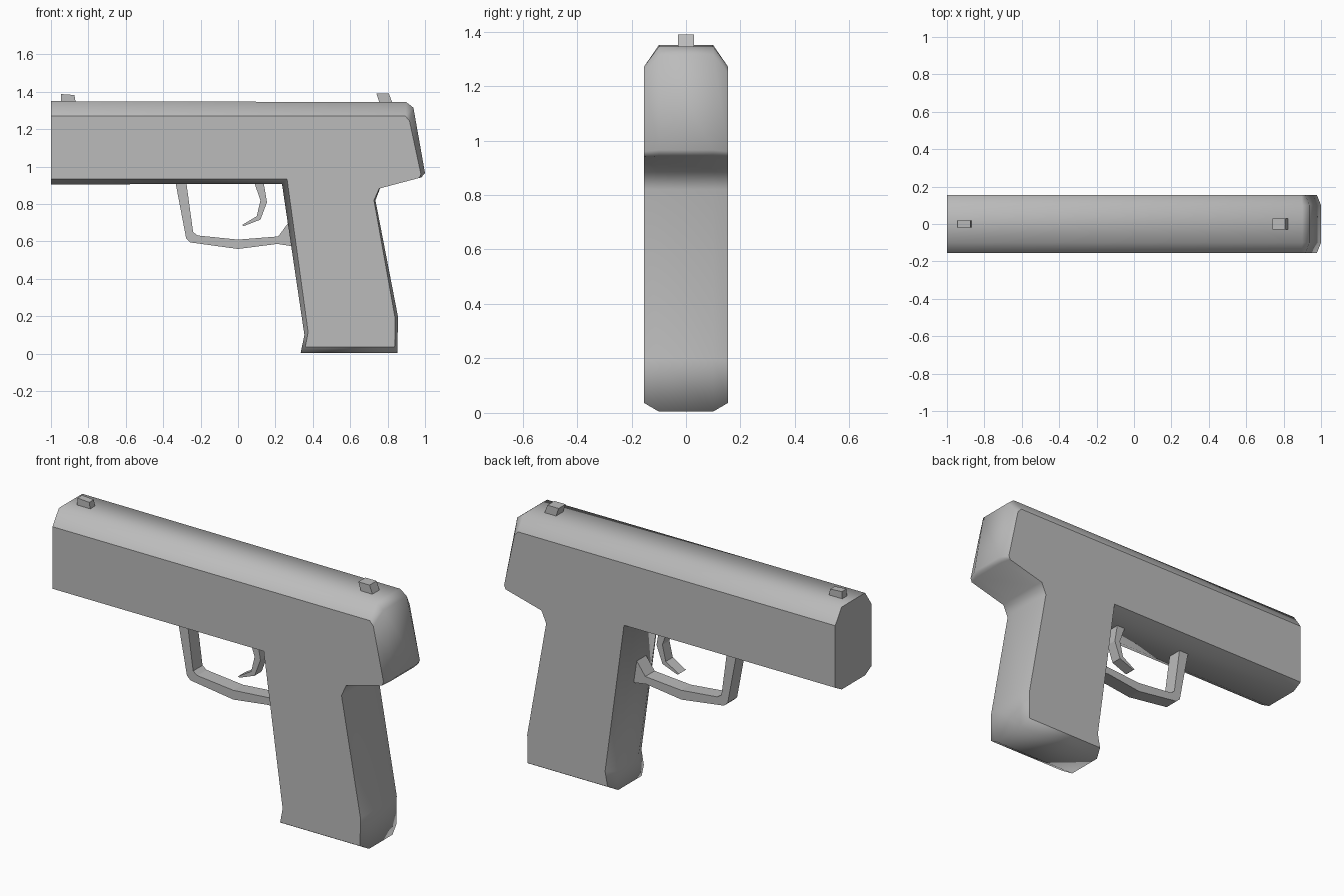
import bpy
import bmesh

cube = bpy.data.objects.get("Cube")
if cube:
    bpy.data.objects.remove(cube, do_unlink=True)

# Single flat grey for every part
GREY = (0.5, 0.5, 0.5, 1.0)
grey = bpy.data.materials.new("plain_grey")
grey.use_nodes = True
grey.diffuse_color = GREY
grey.node_tree.nodes["Principled BSDF"].inputs["Base Color"].default_value = GREY


def loft(name, rings, smooth_rim=False):
    """Join matching (x, z) outlines placed at given y depths, capping both ends."""
    bm = bmesh.new()
    loops = [[bm.verts.new((x, y, z)) for x, z in outline] for y, outline in rings]
    n = len(loops[0])
    for a, b in zip(loops, loops[1:]):
        for i in range(n):
            j = (i + 1) % n
            face = bm.faces.new((a[i], a[j], b[j], b[i]))
            face.smooth = smooth_rim
    bm.faces.new(loops[0])
    bm.faces.new(loops[-1][::-1])
    bmesh.ops.recalc_face_normals(bm, faces=bm.faces)
    # Flat muzzle end
    for face in bm.faces:
        if face.normal.x < -0.99 and face.calc_center_median().x < -0.9:
            face.smooth = False
    mesh = bpy.data.meshes.new(name)
    bm.to_mesh(mesh)
    bm.free()
    mesh.materials.append(grey)
    obj = bpy.data.objects.new(name, mesh)
    bpy.context.collection.objects.link(obj)
    return obj


def plate(name, outline, half_width):
    return loft(name, [(-half_width, outline), (half_width, outline)])


# Body and grip: full outline along the middle, smaller outline on the flat sides
middle = [(-1, 1.35), (0.9, 1.345), (0.938, 1.315), (1.0, 0.965), (0.98, 0.943),
          (0.76, 0.885), (0.735, 0.82), (0.855, 0.2), (0.853, 0.005),
          (0.335, 0.005), (0.355, 0.1), (0.235, 0.908), (-1, 0.905)]
side = [(-1, 1.27), (0.895, 1.27), (0.917, 1.245), (0.978, 0.96), (0.97, 0.94),
        (0.755, 0.883), (0.727, 0.82), (0.84, 0.19), (0.838, 0.037),
        (0.36, 0.037), (0.375, 0.115), (0.262, 0.935), (-1, 0.935)]
loft("body_and_grip", [(-0.155, side), (-0.1, middle), (0.1, middle), (0.155, side)],
     smooth_rim=True)

# Trigger guard
plate("trigger_guard", [
    (-0.335, 0.92), (-0.277, 0.615), (-0.255, 0.595), (0, 0.56), (0.21, 0.587),
    (0.32, 0.57), (0.32, 0.77), (0.215, 0.627), (0, 0.61), (-0.215, 0.632),
    (-0.24, 0.65), (-0.277, 0.92)], 0.04)

# Trigger
plate("trigger", [
    (0.085, 0.92), (0.12, 0.82), (0.1, 0.735), (0.022, 0.688), (0.03, 0.682),
    (0.12, 0.717), (0.155, 0.81), (0.136, 0.92)], 0.03)

# Sights
plate("front_sight", [(-0.948, 1.34), (-0.945, 1.388), (-0.875, 1.383), (-0.867, 1.34)], 0.02)
plate("rear_sight", [(0.757, 1.34), (0.74, 1.39), (0.807, 1.39), (0.826, 1.34)], 0.03)
